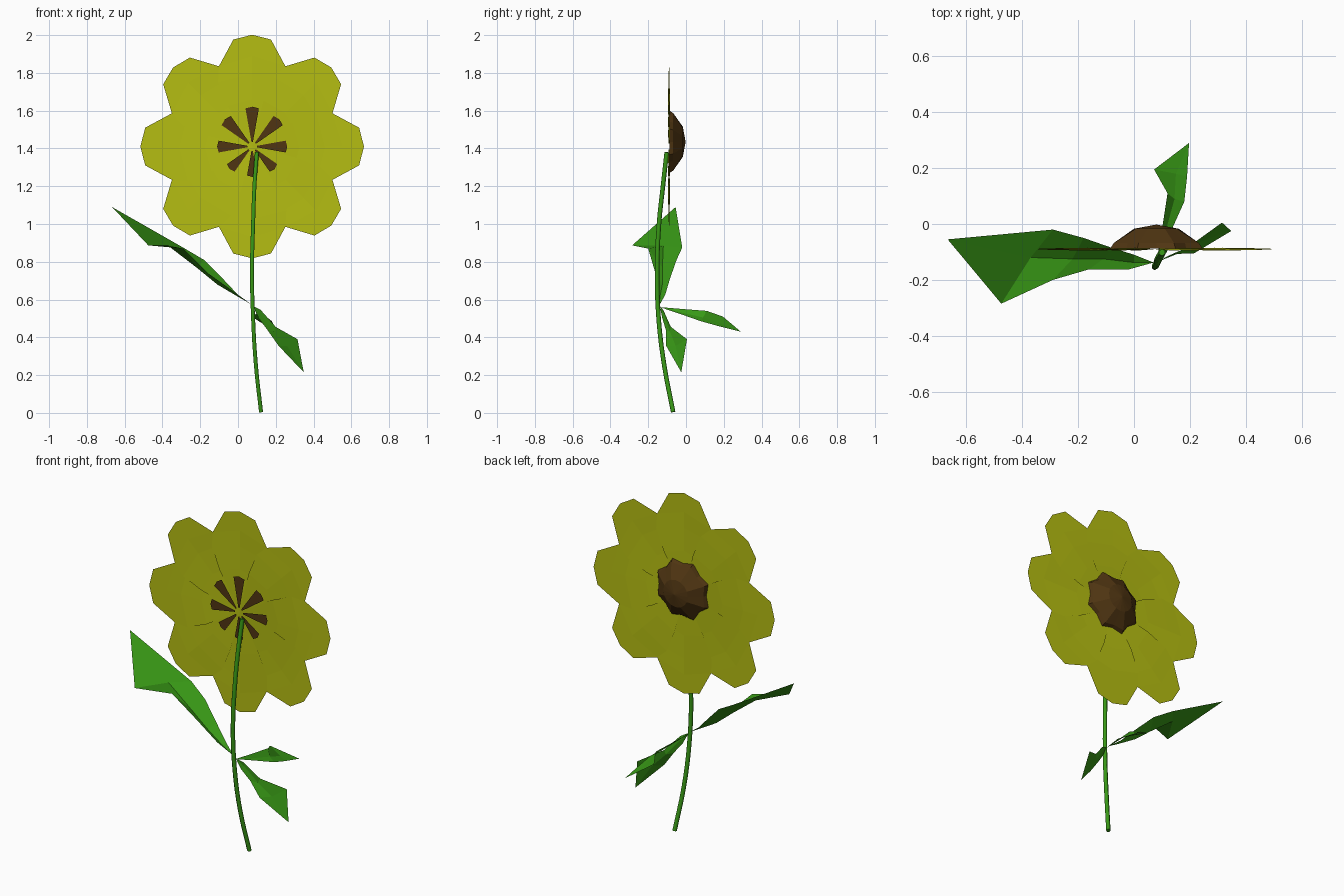
import bpy
import bmesh
from math import sin, cos, radians, tau

cube = bpy.data.objects.get("Cube")
if cube:
    bpy.data.objects.remove(cube)


def material(name, rgb):
    mat = bpy.data.materials.new(name)
    mat.use_nodes = True
    mat.diffuse_color = (*rgb, 1)
    bsdf = mat.node_tree.nodes["Principled BSDF"]
    bsdf.inputs["Base Color"].default_value = (*rgb, 1)
    bsdf.inputs["Roughness"].default_value = 0.8
    return mat


GREEN = material("leaf green", (0.04, 0.32, 0.008))
YELLOW = material("petal yellow", (0.46, 0.51, 0.006))
BROWN = material("seed brown", (0.08, 0.036, 0.006))


def finish(name, bm, mat):
    mesh = bpy.data.meshes.new(name)
    bm.to_mesh(mesh)
    bm.free()
    mesh.materials.append(mat)
    obj = bpy.data.objects.new(name, mesh)
    bpy.context.collection.objects.link(obj)
    return obj


def blade(name, mat, base, left, mid, right, tip):
    """Leaf-like sheet: two strips of faces either side of a midrib."""
    bm = bmesh.new()
    b, t = bm.verts.new(base), bm.verts.new(tip)
    rib = [bm.verts.new(p) for p in mid]
    for side, flip in ((left, False), (right, True)):
        edge = [bm.verts.new(p) for p in side]
        faces = [[b, rib[0], edge[0]]]
        for i in range(len(rib) - 1):
            faces.append([rib[i], rib[i + 1], edge[i + 1], edge[i]])
        faces.append([rib[-1], t, edge[-1]])
        for f in faces:
            bm.faces.new(f[::-1] if flip else f)
    return finish(name, bm, mat)


# Stem: thin bent tube
curve = bpy.data.curves.new("stem", "CURVE")
curve.dimensions = "3D"
curve.bevel_depth = 0.012
curve.bevel_resolution = 1
curve.resolution_u = 4
curve.use_fill_caps = True
path = [(0.122, -0.068, 0.005), (0.095, -0.115, 0.25), (0.08, -0.145, 0.5),
        (0.074, -0.153, 0.75), (0.08, -0.143, 1.0), (0.087, -0.122, 1.2),
        (0.1, -0.102, 1.38)]
spline = curve.splines.new("BEZIER")
spline.bezier_points.add(len(path) - 1)
for point, co in zip(spline.bezier_points, path):
    point.co = co
    point.handle_left_type = point.handle_right_type = "AUTO"
curve.materials.append(GREEN)
bpy.context.collection.objects.link(bpy.data.objects.new("stem", curve))

# Leaves, all sprouting from one node on the stem
blade("right_leaf", GREEN, (0.07, -0.138, 0.575),
      [(0, -0.11, 0.625), (-0.08, -0.085, 0.71), (-0.18, -0.05, 0.81), (-0.29, -0.02, 0.875)],
      [(0, -0.138, 0.615), (-0.11, -0.125, 0.68), (-0.22, -0.125, 0.77), (-0.37, -0.12, 0.885)],
      [(-0.02, -0.163, 0.64), (-0.16, -0.162, 0.74), (-0.29, -0.2, 0.87), (-0.475, -0.285, 0.887)],
      (-0.667, -0.055, 1.09))
blade("left_leaf", GREEN, (0.08, -0.138, 0.565),
      [(0.12, -0.12, 0.545), (0.2, -0.08, 0.455), (0.315, 0.005, 0.39)],
      [(0.12, -0.115, 0.52), (0.19, -0.085, 0.43), (0.26, -0.055, 0.355)],
      [(0.11, -0.125, 0.5), (0.155, -0.107, 0.44), (0.215, -0.105, 0.355)],
      (0.348, -0.025, 0.215))
blade("back_leaf", GREEN, (0.08, -0.138, 0.56),
      [(0.1, -0.02, 0.55), (0.12, 0.11, 0.54), (0.072, 0.195, 0.51)],
      [(0.115, -0.02, 0.53), (0.145, 0.09, 0.505), (0.15, 0.18, 0.475)],
      [(0.135, -0.02, 0.52), (0.18, 0.08, 0.485), (0.19, 0.17, 0.46)],
      (0.197, 0.29, 0.43))

# Petals: eight identical blades, each overlapping its neighbour
CX, CY, CZ = 0.075, -0.09, 1.41


def polar(r, deg, dy=0.0):
    a = radians(deg)
    return CX + r * cos(a), CY + dy, CZ + r * sin(a)


EDGE = [(0.25, 31, 0.005), (0.385, 28, 0.003), (0.46, 22.5, 0), (0.575, 10, 0)]
for n in range(8):
    turn = 45 * n
    blade(f"petal_{n + 1}", YELLOW, polar(0, 0),
          [polar(r, turn + a, -dy) for r, a, dy in EDGE],
          [polar(r, turn) for r in (0.25, 0.385, 0.48, 0.56)],
          [polar(r, turn - a, dy) for r, a, dy in EDGE],
          polar(0.592, turn))

# Seed head: faceted dome on the back of the petals
bm = bmesh.new()
SIDES = 16
rings = []
for radius, y, jag in ((0.165, -0.088, 0.014), (0.155, -0.068, 0.01), (0.08, -0.017, 0)):
    ring = []
    for i in range(SIDES):
        a = tau * i / SIDES
        r = radius + (jag if i % 2 else -jag)
        ring.append(bm.verts.new((0.08 + r * cos(a), y, 1.435 + r * sin(a))))
    rings.append(ring)
apex = bm.verts.new((0.08, -0.002, 1.435))
for i in range(SIDES):
    j = (i + 1) % SIDES
    for low, high in zip(rings, rings[1:]):
        bm.faces.new((low[j], low[i], high[i], high[j]))
    bm.faces.new((rings[-1][j], rings[-1][i], apex))
finish("seed_head", bm, BROWN)

# Brown wedges showing on the front at the petal centrelines
bm = bmesh.new()
for n in range(8):
    turn = 45 * n
    reach = 0.18 + 0.025 * sin(radians(turn))
    outline = [polar(0.025, turn - 9, -0.008), polar(reach, turn - 10, -0.008),
               polar(reach + 0.006, turn, -0.008), polar(reach, turn + 10, -0.008),
               polar(0.025, turn + 9, -0.008)]
    bm.faces.new([bm.verts.new(p) for p in outline])
finish("front_wedges", bm, BROWN)
